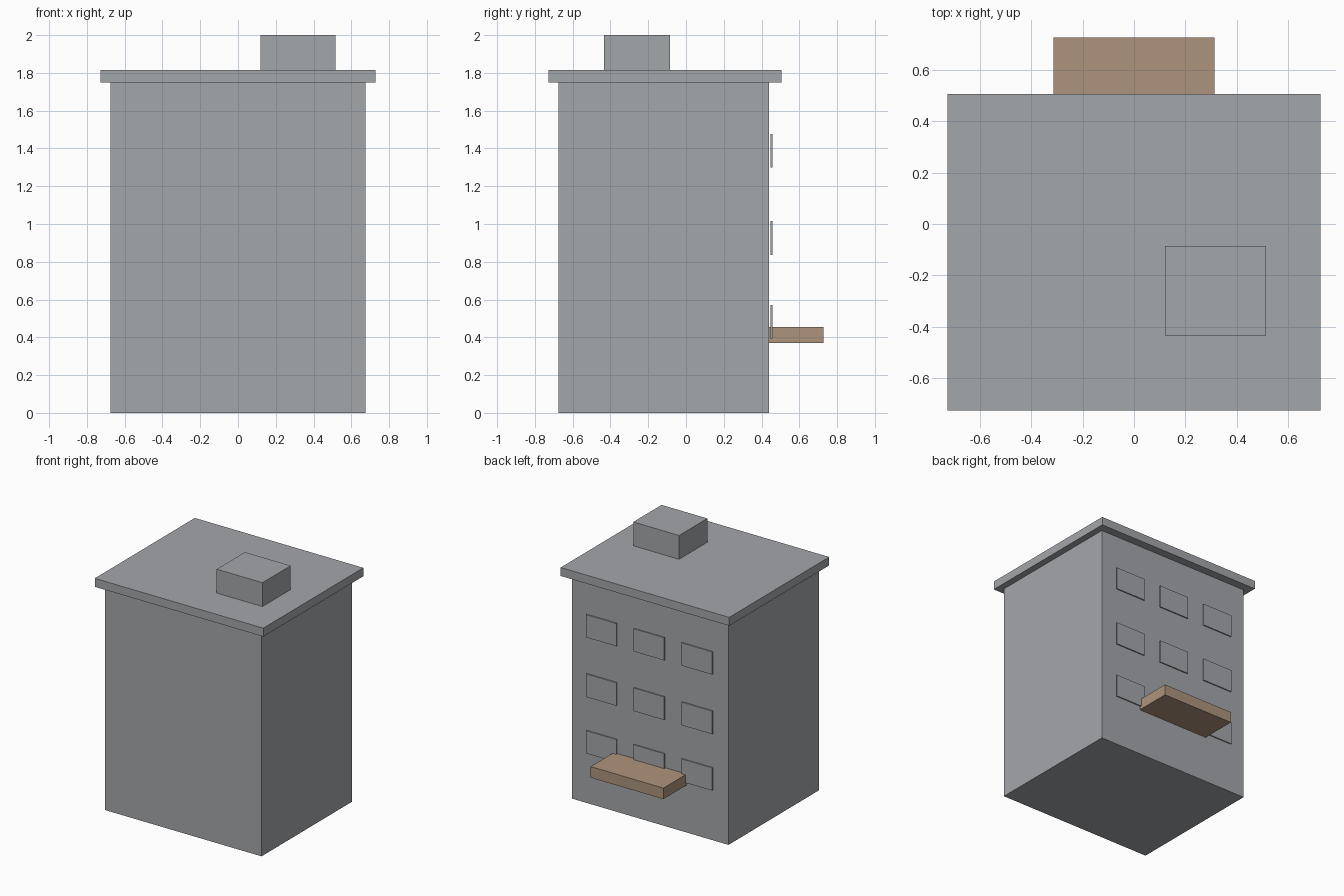
import bpy

if "Cube" in bpy.data.objects:
    bpy.data.objects.remove(bpy.data.objects["Cube"])


def material(name, rgb):
    mat = bpy.data.materials.new(name)
    mat.diffuse_color = (*rgb, 1.0)
    mat.use_nodes = True
    mat.node_tree.nodes["Principled BSDF"].inputs["Base Color"].default_value = mat.diffuse_color
    return mat


grey = material("concrete grey", (0.37, 0.385, 0.405))
tan = material("tan wood", (0.42, 0.295, 0.20))


def box(name, x, y, z, mat):
    """Box from (min, max) ranges on each axis."""
    bpy.ops.mesh.primitive_cube_add(size=1, location=[sum(r) / 2 for r in (x, y, z)])
    ob = bpy.context.object
    ob.name = name
    ob.scale = [r[1] - r[0] for r in (x, y, z)]
    bpy.ops.object.transform_apply(location=False, rotation=False, scale=True)
    ob.data.materials.append(mat)
    return ob


# Main block, overhanging roof slab and rooftop hut
box("building_body", (-0.675, 0.675), (-0.674, 0.44), (0, 1.75), grey)
box("roof_slab", (-0.727, 0.727), (-0.727, 0.506), (1.748, 1.814), grey)
box("rooftop_hut", (0.12, 0.515), (-0.434, -0.086), (1.814, 2.0), grey)

# Entrance canopy on the back wall
box("canopy", (-0.314, 0.314), (0.44, 0.727), (0.37, 0.456), tan)

# Three rows of three window plates standing just off the back wall
for row, (low, high) in enumerate([(0.395, 0.572), (0.835, 1.015), (1.30, 1.477)]):
    for col in range(3):
        cx = (col - 1) * 0.413
        box(f"window_{row + 1}_{col + 1}", (cx - 0.132, cx + 0.132),
            (0.448, 0.457), (low, high), grey)
